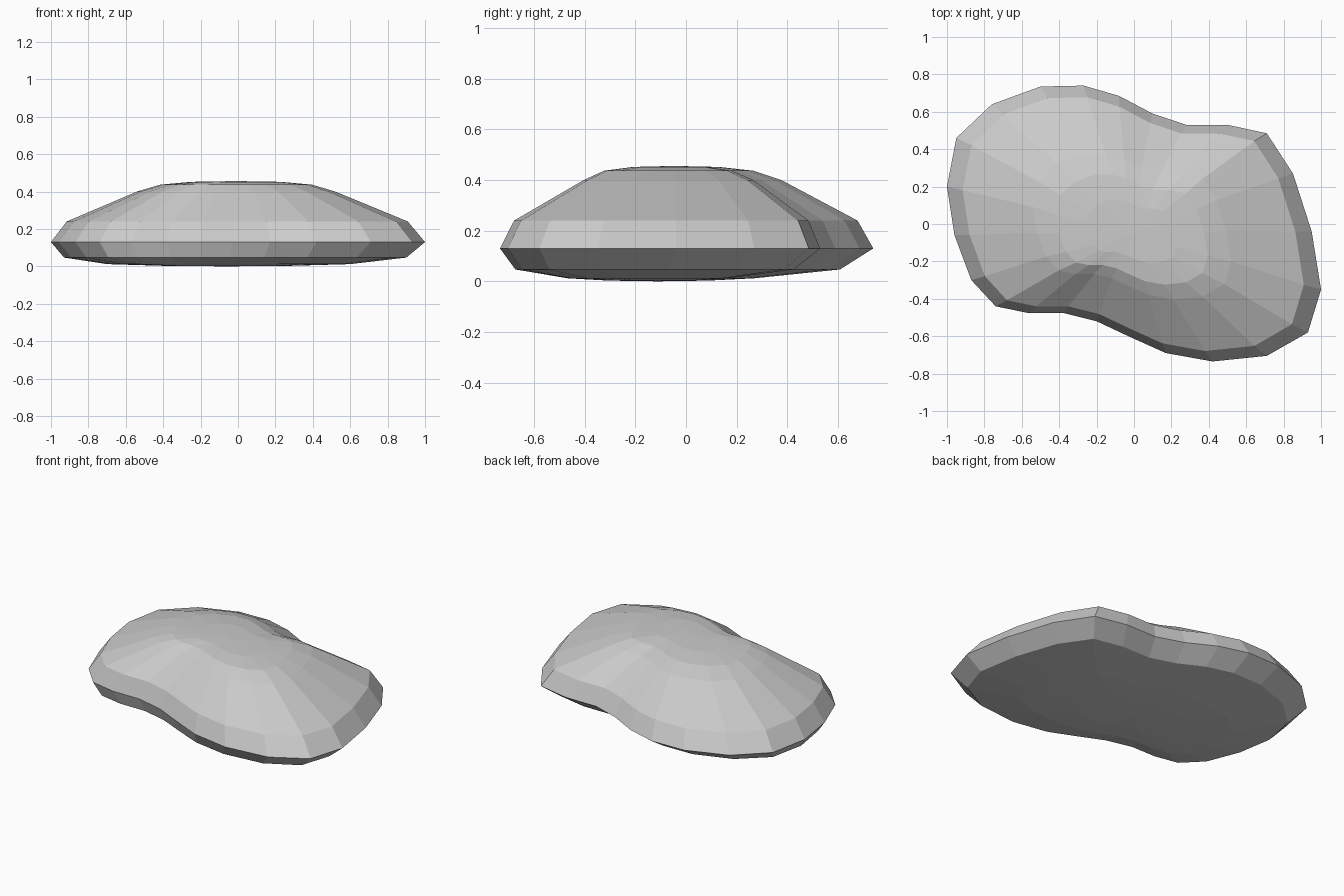
import bpy, bmesh

if "Cube" in bpy.data.objects:
    bpy.data.objects.remove(bpy.data.objects["Cube"])

# Widest outline of the pebble, seen from above
outline = [(-1, .20), (-.95, .46), (-.76, .64), (-.50, .735), (-.27, .74), (-.08, .685),
           (.10, .59), (.28, .53), (.50, .53), (.71, .485), (.85, .27), (.95, -.04),
           (1, -.35), (.93, -.58), (.71, -.705), (.42, -.735), (.17, -.69), (-.03, -.60),
           (-.20, -.52), (-.38, -.475), (-.57, -.475), (-.74, -.44), (-.87, -.30), (-.96, -.06)]

# Stacked rings: z, x scale, y scale, x offset, y offset
levels = [(.003, .34, .27, -.06, -.11),
          (.012, .65, .50, -.05, -.10),
          (.047, .915, .87, -.015, -.035),
          (.13, 1, 1, 0, 0),
          (.24, .912, .92, -.004, -.003),
          (.40, .53, .53, -.01, -.015),
          (.437, .405, .40, -.01, -.03),
          (.452, .24, .23, -.01, -.04)]

bm = bmesh.new()
rings = [[bm.verts.new((x * sx + ox, y * sy + oy, z)) for x, y in outline]
         for z, sx, sy, ox, oy in levels]
n = len(outline)

# Side bands
for low, high in zip(rings, rings[1:]):
    for i in range(n):
        j = (i + 1) % n
        bm.faces.new((low[i], low[j], high[j], high[i]))

# Shallow fans closing the underside and the crown
for ring, tip in ((rings[0], (-.06, -.11, 0)), (rings[-1], (-.01, -.05, .456))):
    centre = bm.verts.new(tip)
    for i in range(n):
        bm.faces.new((ring[i], ring[(i + 1) % n], centre))

bmesh.ops.recalc_face_normals(bm, faces=bm.faces)
mesh = bpy.data.meshes.new("pebble")
bm.to_mesh(mesh)
bm.free()
bpy.context.collection.objects.link(bpy.data.objects.new("pebble", mesh))
